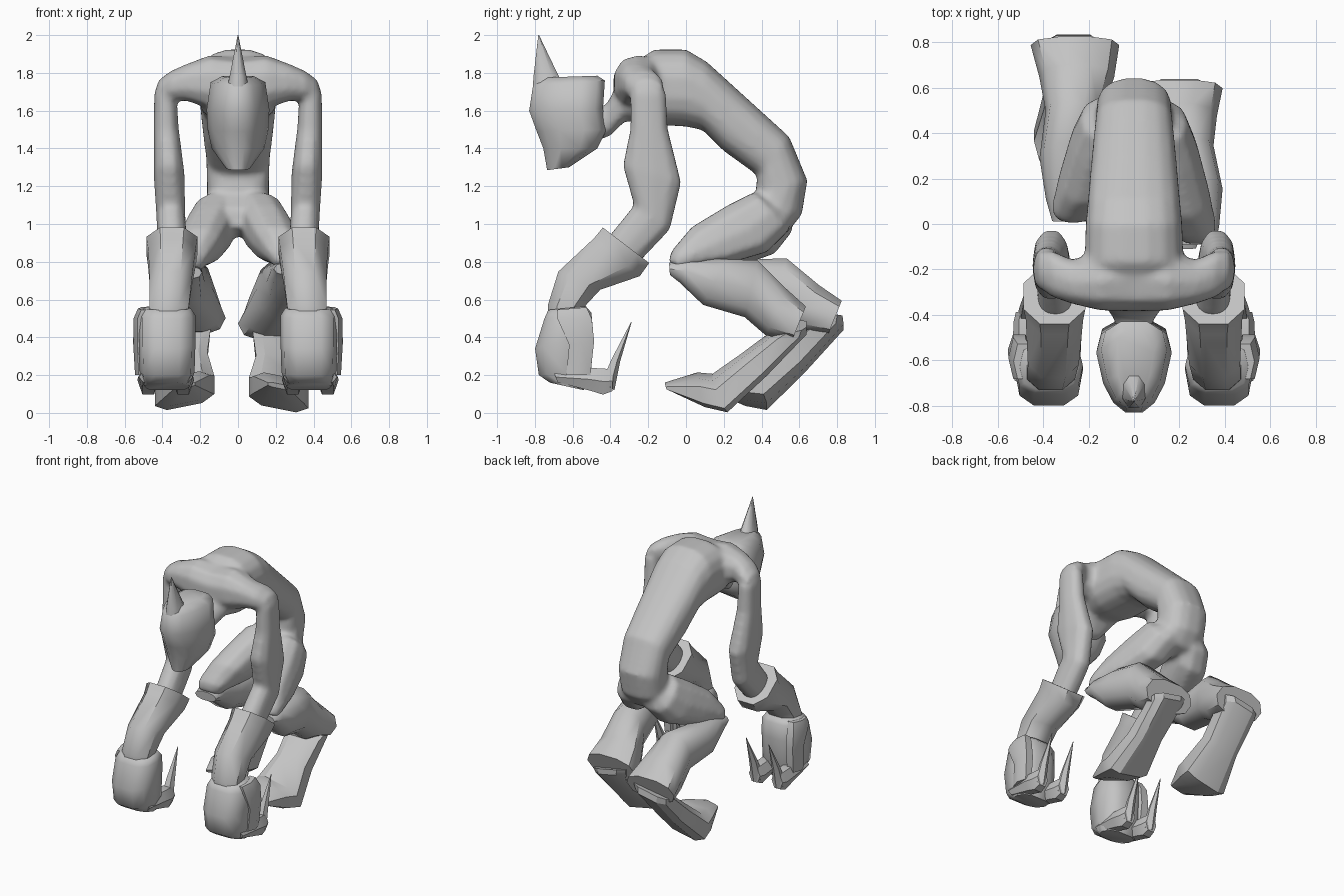
import bpy, bmesh
from math import cos, sin, tau, copysign, radians
from mathutils import Vector

cube = bpy.data.objects.get("Cube")
if cube:
    bpy.data.objects.remove(cube, do_unlink=True)

skin = bpy.data.materials.new("plain_grey")
skin.use_nodes = True
GREY = (0.55, 0.55, 0.55, 1)
skin.diffuse_color = GREY
skin.node_tree.nodes["Principled BSDF"].inputs["Base Color"].default_value = GREY


def power(value, exponent):
    return copysign(abs(value) ** exponent, value)


def tube(bm, rings, sides=10, round_power=0.85, taper=0.0):
    """Add a capped tube through rings of (centre, first axis, second axis)."""
    loops = []
    for centre, u, v in rings:
        loop = []
        for i in range(sides):
            a = tau * (i + 0.5) / sides
            c, s = power(cos(a), round_power), power(sin(a), round_power)
            loop.append(bm.verts.new(centre + u * c + v * s * (1 - taper * c)))
        loops.append(loop)
    for low, high in zip(loops, loops[1:]):
        for i in range(sides):
            j = (i + 1) % sides
            bm.faces.new((low[i], low[j], high[j], high[i]))
    bm.faces.new(loops[0])
    bm.faces.new(loops[-1])


def finish(name, bm, angle):
    """Turn the bmesh into a smooth-shaded object that keeps hard creases."""
    bmesh.ops.recalc_face_normals(bm, faces=bm.faces)
    mesh = bpy.data.meshes.new(name)
    bm.to_mesh(mesh)
    bm.free()
    mesh.materials.append(skin)
    mesh.shade_smooth()
    mesh.set_sharp_from_angle(angle=radians(angle))
    obj = bpy.data.objects.new(name, mesh)
    bpy.context.collection.objects.link(obj)
    return obj


def profile_rings(profile, side=1, start=(0, 0, 0), end=(0, 0, 0), tilt=0.0):
    """Rings spanning pairs of profile points, sliding from start to end offset."""
    rings = []
    for i, (x, width, y1, z1, y2, z2) in enumerate(profile):
        offset = Vector(start).lerp(Vector(end), i / (len(profile) - 1))
        x = side * (x + offset.x)
        offset.x = 0
        p, q = Vector((x, y1, z1)), Vector((x, y2, z2))
        # stretch slightly because the polygon corners sit inside the ellipse
        rings.append(((p + q) / 2 + offset, (p - q) / 2 * 1.03,
                      Vector((side * width, 0, -tilt * width))))
    return rings


def limb(name, rings, angle=45, **options):
    bm = bmesh.new()
    tube(bm, rings, **options)
    return finish(name, bm, angle)


# Hunched torso from neck to pelvis
TORSO = [
    (0, .07, -.47, 1.62, -.50, 1.43),
    (0, .09, -.43, 1.62, -.40, 1.47),
    (0, .17, -.30, 1.83, -.32, 1.55),
    (0, .22, -.17, 1.92, -.20, 1.53),
    (0, .215, 0, 1.92, 0, 1.52),
    (0, .205, .11, 1.855, .09, 1.50),
    (0, .19, .33, 1.655, .20, 1.39),
    (0, .17, .545, 1.46, .38, 1.26),
    (0, .165, .64, 1.23, .37, 1.16),
    (0, .17, .61, 1.05, .28, 1.08),
    (0, .15, .53, .95, .27, .98),
    (0, .08, .45, .93, .34, .95),
]
SHOULDER = [
    # x, centre y, centre z, half depth, half height
    (0, -.24, 1.74, .15, .14),
    (.15, -.25, 1.75, .135, .145),
    (.27, -.255, 1.75, .10, .10),
    (.36, -.22, 1.73, .105, .08),
    (.42, -.20, 1.70, .08, .06),
]
ARM = [
    (.37, .05, -.26, 1.77, -.15, 1.77),
    (.385, .06, -.295, 1.69, -.105, 1.69),
    (.38, .068, -.295, 1.50, -.095, 1.50),
    (.365, .083, -.335, 1.31, -.025, 1.22),
    (.355, .078, -.275, 1.10, -.085, .97),
    (.345, .08, -.42, .92, -.265, .78),
    (.345, .07, -.45, .88, -.31, .75),
]
THIGH = [
    (.07, .09, .44, 1.14, .57, 1.04),
    (.11, .125, .36, 1.17, .54, .96),
    (.15, .135, .22, 1.10, .43, .85),
    (.205, .13, .03, .985, .24, .795),
    (.26, .105, -.075, .86, .06, .78),
    (.275, .08, -.095, .80, 0, .755),
]
GAUNTLET = [
    (.35, .145, -.445, .985, -.19, .79),
    (.35, .135, -.49, .93, -.24, .72),
    (.355, .12, -.68, .75, -.45, .65),
    (.365, .112, -.735, .57, -.545, .55),
    (.37, .11, -.735, .53, -.55, .52),
]
HAND = [
    (.375, .125, -.73, .545, -.53, .565),
    (.375, .15, -.75, .50, -.50, .53),
    (.375, .15, -.80, .34, -.49, .42),
    (.375, .145, -.78, .20, -.50, .23),
    (.375, .12, -.72, .16, -.54, .12),
]
GUARD = [
    (.49, .04, -.69, .545, -.52, .56),
    (.505, .048, -.69, .50, -.49, .50),
    (.505, .05, -.625, .36, -.48, .38),
    (.50, .045, -.64, .20, -.50, .20),
]
FINGER = [
    (0, .05, -.70, .22, -.68, .16),
    (0, .058, -.52, .245, -.50, .11),
    (0, .055, -.42, .24, -.44, .09),
    (0, .045, -.385, .23, -.39, .11),
]
CLAW = [
    (0, .04, -.45, .17, -.38, .12),
    (0, .03, -.40, .28, -.35, .27),
    (0, .002, -.292, .48, -.288, .48),
]
BOOT = [
    (.275, .085, -.09, .795, -.085, .73),
    (.275, .10, .02, .815, -.035, .69),
    (.27, .12, .22, .815, .09, .57),
    (.225, .125, .38, .81, .31, .505),
    (.20, .165, .53, .66, .42, .41),
    (.195, .195, .635, .565, .56, .38),
]
FOOT = [
    (.20, .14, .50, .44, .64, .47),
    (.20, .13, .44, .41, .64, .43),
    (.21, .12, .29, .30, .43, .21),
    (.215, .165, .14, .19, .22, .02),
    (.215, .14, .06, .20, .10, .045),
    (.215, .06, -.11, .155, -.10, .13),
]

# Neck, trunk, shoulders, arms and thighs are fused into one soft skin
body = bmesh.new()
tube(body, profile_rings(TORSO), sides=16, round_power=.8)

for side, label in ((1, "left"), (-1, "right")):
    # The right leg trails further back than the left
    trailing = side < 0
    knee = (0, .10, -.02) if trailing else (0, 0, 0)
    ankle = (.065, .19, .03) if trailing else (0, 0, 0)
    sole = (.07, .22, 0) if trailing else (0, 0, 0)

    tube(body, [
        (Vector((side * x, y, z)), Vector((0, depth, 0)), Vector((0, 0, height)))
        for x, y, z, depth, height in SHOULDER
    ])
    tube(body, profile_rings(ARM, side))
    tube(body, profile_rings(THIGH, side, end=knee))

    limb(label + "_gauntlet", profile_rings(GAUNTLET, side), sides=8)
    limb(label + "_hand", profile_rings(HAND, side), round_power=.7, angle=60)
    limb(label + "_glove_guard", profile_rings(GUARD, side), sides=6)

    # Two curled fingers, each ending in an upright claw
    for place, x in (("inner", .29), ("outer", .475)):
        spot = (x, 0, 0)
        limb(f"{label}_{place}_finger", profile_rings(FINGER, side, spot, spot),
             sides=6, angle=30)
        limb(f"{label}_{place}_claw", profile_rings(CLAW, side, spot, spot), sides=5)

    limb(label + "_boot", profile_rings(BOOT, side, knee, ankle))
    limb(label + "_foot", profile_rings(FOOT, side, ankle, sole, tilt=.2),
         sides=8, round_power=.6, angle=30)

torso = finish("body", body, 180)
remesh = torso.modifiers.new("fuse", "REMESH")
remesh.mode = "VOXEL"
remesh.voxel_size = 0.016
remesh.use_smooth_shade = True
soften = torso.modifiers.new("soften", "SMOOTH")
soften.factor = 0.5
soften.iterations = 8

# Head: pointed towards the face, flat behind
limb("head", profile_rings([
    (0, .08, -.76, 1.775, -.47, 1.785),
    (0, .135, -.81, 1.73, -.43, 1.76),
    (0, .155, -.83, 1.60, -.44, 1.61),
    (0, .15, -.79, 1.49, -.42, 1.50),
    (0, .13, -.755, 1.40, -.47, 1.40),
    (0, .06, -.735, 1.285, -.62, 1.30),
]), sides=12, round_power=.8, taper=.3, angle=60)

# Single tall horn on the forehead
limb("horn", profile_rings([
    (0, .06, -.815, 1.71, -.63, 1.75),
    (0, .048, -.81, 1.78, -.67, 1.78),
    (0, .002, -.782, 2.0, -.778, 2.0),
]), sides=8, angle=60)
